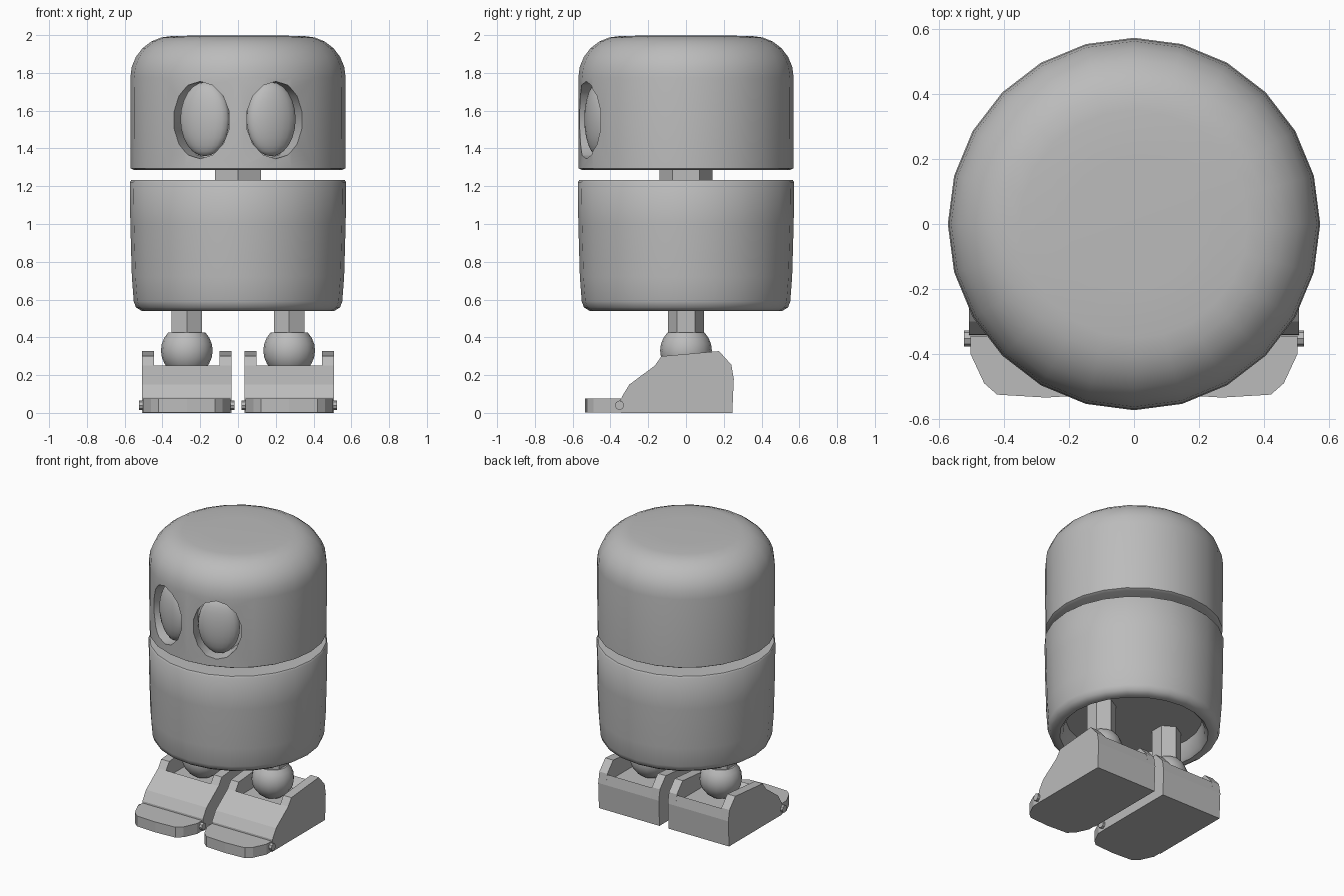
import bpy, bmesh, math
from mathutils import Matrix, Vector

if "Cube" in bpy.data.objects:
    bpy.data.objects.remove(bpy.data.objects["Cube"])

grey = bpy.data.materials.new("light_grey")
grey.diffuse_color = (0.5, 0.5, 0.5, 1)
grey.use_nodes = True
grey.node_tree.nodes["Principled BSDF"].inputs["Base Color"].default_value = grey.diffuse_color


def finish(name, bm, smooth=None):
    """Turn a bmesh into a coloured object, smoothed below the given angle."""
    bmesh.ops.recalc_face_normals(bm, faces=bm.faces)
    me = bpy.data.meshes.new(name)
    bm.to_mesh(me)
    bm.free()
    ob = bpy.data.objects.new(name, me)
    me.materials.append(grey)
    bpy.context.collection.objects.link(ob)
    if smooth:
        smooth_edges(ob, smooth)
    return ob


def smooth_edges(ob, angle):
    bpy.ops.object.select_all(action='DESELECT')
    ob.select_set(True)
    bpy.context.view_layer.objects.active = ob
    bpy.ops.object.shade_smooth_by_angle(angle=math.radians(angle))


def lathe(name, profile, segs, centre=(0, 0), turn=0.0, smooth=None):
    """Revolve (radius, z) points about a vertical axis; both ends are capped."""
    bm = bmesh.new()
    rings = []
    for r, z in profile:
        rings.append([bm.verts.new((centre[0] + r * math.cos(turn + math.tau * i / segs),
                                    centre[1] + r * math.sin(turn + math.tau * i / segs), z))
                      for i in range(segs)])
    for a, b in zip(rings, rings[1:]):
        for i in range(segs):
            j = (i + 1) % segs
            bm.faces.new((a[i], a[j], b[j], b[i]))
    bm.faces.new(rings[0])
    bm.faces.new(rings[-1])
    return finish(name, bm, smooth)


def prism(name, outline, lift):
    """Extrude a closed 3D outline along the lift vector."""
    bm = bmesh.new()
    face = bm.faces.new([bm.verts.new(p) for p in outline])
    out = bmesh.ops.extrude_face_region(bm, geom=[face])
    bmesh.ops.translate(bm, vec=lift,
                        verts=[v for v in out["geom"] if isinstance(v, bmesh.types.BMVert)])
    return finish(name, bm)


# Head: rounded drum
corner = [(0.35 + 0.22 * math.cos(a), 1.775 + 0.22 * math.sin(a))
          for a in (math.radians(15 * i) for i in range(7))]
head = lathe("head", [(0.55, 1.285), (0.568, 1.295)] + corner + [(0.2, 1.998)], 24)

# Eyes: oval sockets cut along the head radius, each with a flattened ball inside
for side, label in ((-1, "right"), (1, "left")):
    turn = math.radians(20.8) * side
    out = Vector((math.sin(turn), -math.cos(turn), 0))
    spin = Matrix.Rotation(turn, 4, 'Z')
    bm = bmesh.new()
    bmesh.ops.create_cone(bm, cap_ends=True, segments=14, radius1=1, radius2=1, depth=1)
    bmesh.ops.transform(bm, verts=bm.verts, matrix=Matrix.Translation(out * 0.55 + Vector((0, 0, 1.55)))
                        @ spin @ Matrix.Diagonal((0.16, 0.24, 0.205, 1))
                        @ Matrix.Rotation(math.pi / 2, 4, 'X'))
    cutter = finish("socket_cutter", bm)
    cutter.hide_render = True
    mod = head.modifiers.new("socket", 'BOOLEAN')
    mod.object, mod.operation, mod.solver = cutter, 'DIFFERENCE', 'EXACT'
    bpy.context.view_layer.objects.active = head
    bpy.ops.object.modifier_apply(modifier=mod.name)
    bpy.data.objects.remove(cutter)

    bm = bmesh.new()
    bmesh.ops.create_uvsphere(bm, u_segments=20, v_segments=12, radius=1)
    bmesh.ops.transform(bm, verts=bm.verts, matrix=Matrix.Translation(out * 0.495 + Vector((0, 0, 1.555)))
                        @ spin @ Matrix.Diagonal((0.138, 0.062, 0.196, 1)))
    finish(label + "_eye", bm, 60)
smooth_edges(head, 35)

# Body: slightly tapered drum with a recess underneath
lathe("body", [(0.565, 1.232), (0.573, 1.222), (0.57, 1.0), (0.562, 0.72), (0.552, 0.59),
               (0.54, 0.558), (0.51, 0.54), (0.475, 0.54), (0.455, 0.56), (0.435, 0.655)],
      24, smooth=40)

# Neck: six-sided post
lathe("neck", [(0.141, 1.2), (0.141, 1.32)], 6, turn=math.pi / 2)

# Foot side profile as (y, z), front to back
sole = [(0.245, 0), (-0.345, 0)]
slope = [(-0.34, 0.085), (-0.3, 0.15), (-0.165, 0.25)]
cheek = sole + slope + [(-0.13, 0.3), (0.175, 0.327), (0.24, 0.255), (0.253, 0.18)]
middle = sole + slope + [(-0.12, 0.2), (0.17, 0.2), (0.24, 0.25), (0.253, 0.18)]
# Half outline of the toe plate as (half width, y)
toe = [(0.232, -0.345), (0.232, -0.4), (0.19, -0.49), (0.15, -0.525), (0.0, -0.534)]

for side, label in ((-1, "right_"), (1, "left_")):
    cx = 0.271 * side
    # Leg post and ankle ball
    lathe(label + "leg", [(0.094, 0.4), (0.094, 0.66)], 6, (cx, 0), math.pi / 2)
    ball = [(0.137 * math.cos(a), 0.33 + 0.137 * math.sin(a))
            for a in (math.radians(-75 + 14.9 * i) for i in range(9))]
    lathe(label + "ankle_ball", ball, 16, (cx, 0), smooth=45)
    # Foot: two tall cheeks around a lower middle block with a pocket
    for part, x0, width, shape in (("outer_cheek", -0.236, 0.062, cheek),
                                   ("foot_middle", -0.174, 0.348, middle),
                                   ("inner_cheek", 0.174, 0.062, cheek)):
        prism(label + part, [(cx + x0, y, z) for y, z in shape], (width, 0, 0))
    # Toe plate and its hinge pin
    outline = toe + [(-x, y) for x, y in reversed(toe[:-1])]
    prism(label + "toe", [(cx + x, y, 0.002) for x, y in outline], (0, 0, 0.073))
    pin = [(cx - 0.252, -0.352 + 0.025 * math.cos(math.tau * i / 8),
            0.04 + 0.025 * math.sin(math.tau * i / 8)) for i in range(8)]
    prism(label + "hinge_pin", pin, (0.504, 0, 0))
